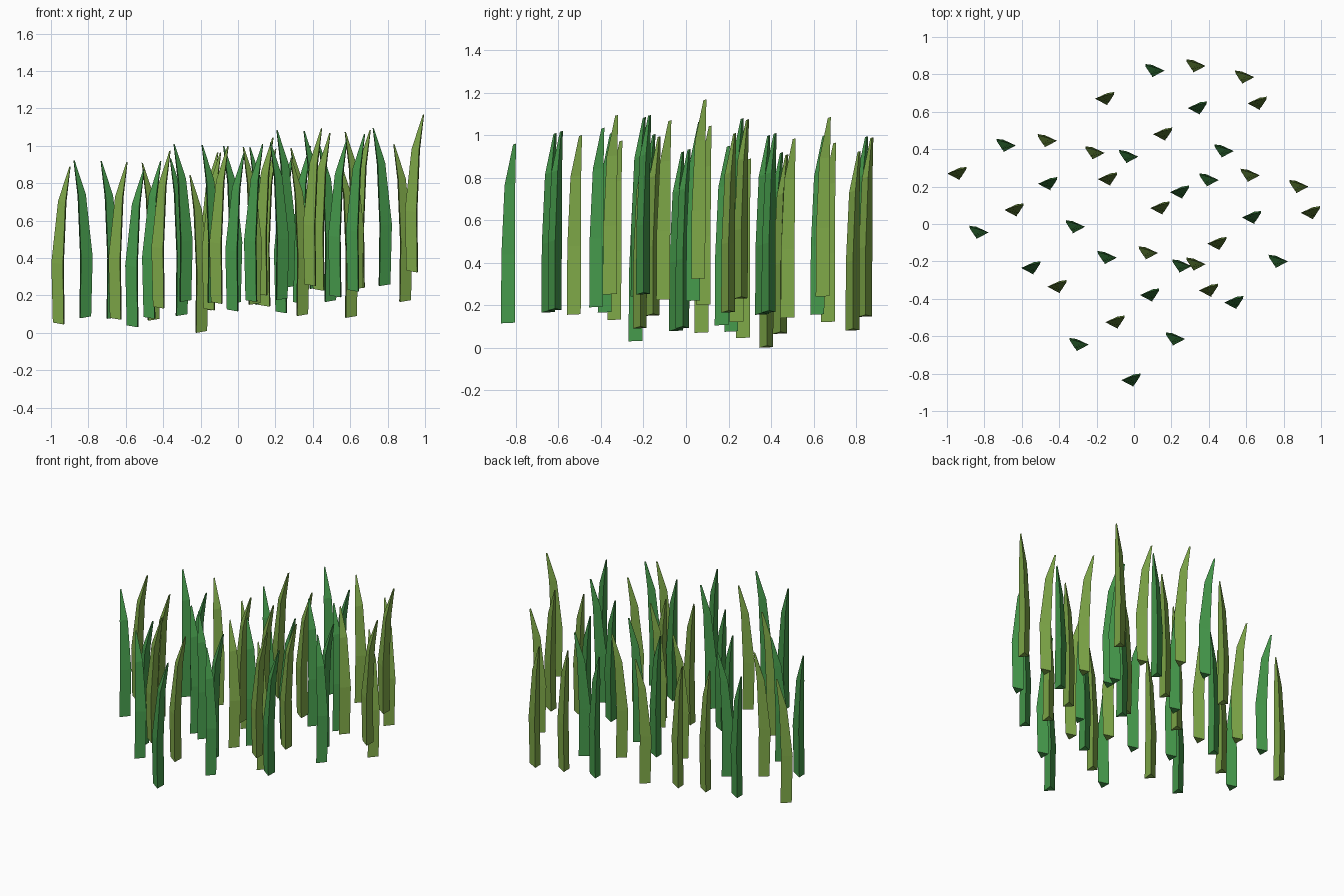
import bpy, bmesh
from mathutils import Vector


def material(name, colour):
    m = bpy.data.materials.new(name)
    m.diffuse_color = (*colour, 1)
    return m


LIGHT = material("olive_green", (0.21, 0.39, 0.064))
DARK = material("deep_green", (0.06, 0.32, 0.07))

# three-sided blade sections from base to tip (left, front, back corner)
SECTIONS = [
    [(-.045, .000, .010), (.013, -.035, .000), (.018, .030, .003)],
    [(-.053, .000, .330), (.009, -.033, .322), (.014, .031, .325)],
    [(-.017, .012, .660), (.022, -.018, .650), (.028, .032, .655)],
    [(.043, .029, .843), (.048, .022, .841), (.050, .036, .845)],
]


def blade_mesh(name, mat, lean):
    """Blade leaning to +x (lean=1) or mirrored to -x (lean=-1)."""
    bm = bmesh.new()
    rings = [[bm.verts.new((x * lean, y, z)) for x, y, z in s] for s in SECTIONS]
    for a, b in zip(rings, rings[1:]):
        for i in range(3):
            j = (i + 1) % 3
            bm.faces.new((a[i], a[j], b[j], b[i]))
    bm.faces.new(rings[0][::-1])
    bm.faces.new(rings[-1])
    bmesh.ops.recalc_face_normals(bm, faces=bm.faces)
    me = bpy.data.meshes.new(name)
    bm.to_mesh(me)
    bm.free()
    me.materials.append(mat)
    return me


def plant(name, mat, lean, spots):
    me = blade_mesh(name, mat, lean)
    for p in spots:
        ob = bpy.data.objects.new(name, me)
        ob.location = Vector(p)
        bpy.context.collection.objects.link(ob)


# olive blades leaning right
plant("olive_blade_right", LIGHT, 1, [
    (.66, .645, .24), (-.155, .67, .12), (.155, .48, .14), (-.945, .27, .045),
    (-.14, .24, .12), (-.64, .075, .07), (.14, .085, .2), (.945, .06, .323),
    (.445, -.105, .225), (-.41, -.335, .13), (.40, -.355, .25), (-.1, -.525, .155)])

# olive blades leaning left
plant("olive_blade_left", LIGHT, -1, [
    (.33, .845, .145), (.59, .785, .08), (-.465, .445, .065), (-.21, .38, 0),
    (.62, .26, .23), (.88, .2, .165), (.075, -.155, .15), (.33, -.215, .09)])

# deep green blades leaning right
plant("green_blade_right", DARK, 1, [
    (.34, .62, .155), (-.46, .215, .075), (.245, .17, .105), (.63, .035, .22),
    (-.55, -.235, .03), (.085, -.38, .165), (.535, -.42, .19), (-.015, -.835, .115)])

# deep green blades leaning left
plant("green_blade_left", DARK, -1, [
    (.11, .82, .15), (-.685, .42, .075), (-.03, .36, .155), (.48, .39, .165),
    (.40, .235, .235), (-.315, -.015, .09), (-.83, -.045, .078), (-.145, -.18, .16),
    (.255, -.225, .24), (.77, -.2, .25), (-.295, -.645, .165), (.22, -.615, .175)])
